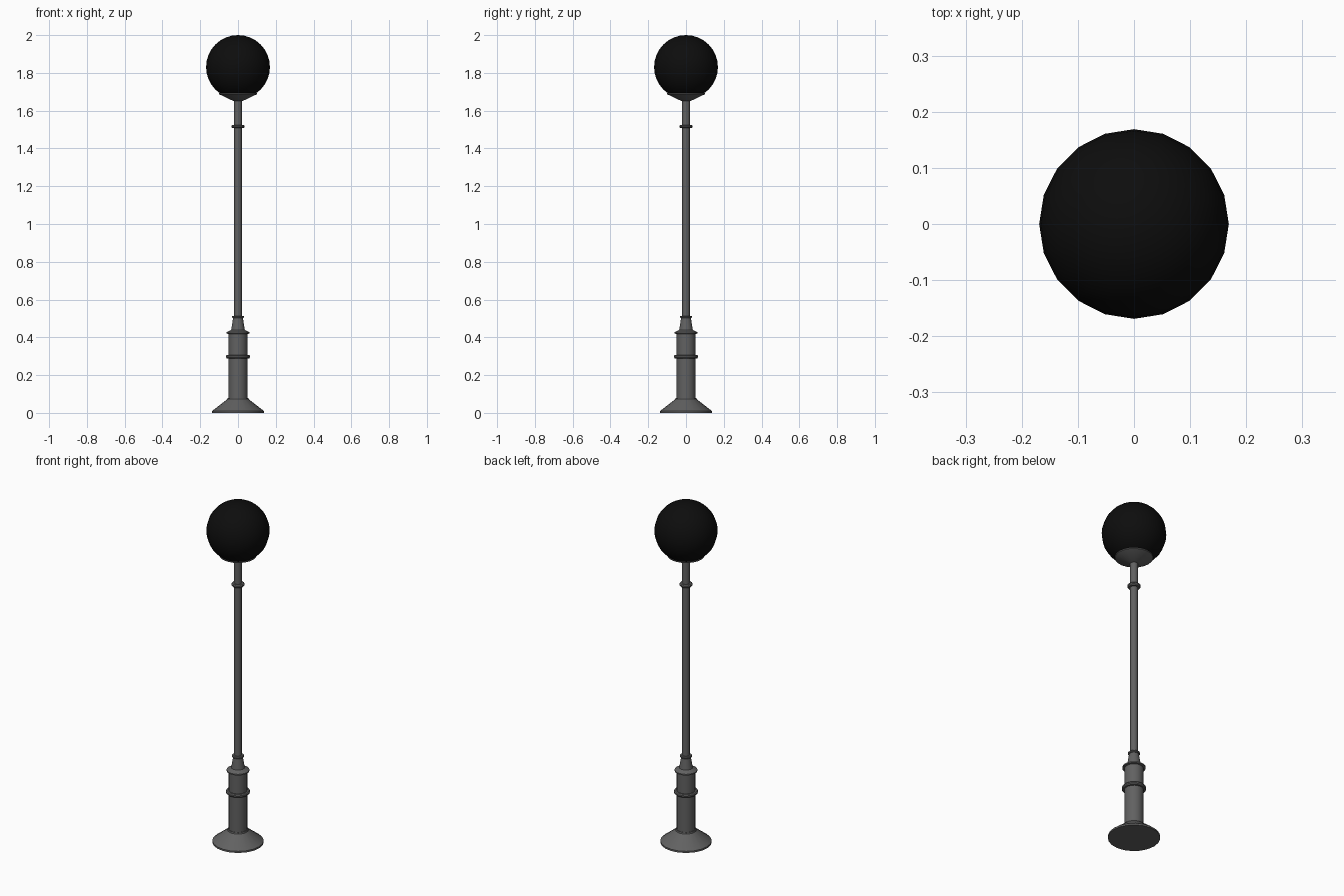
import bpy, bmesh
from math import cos, sin, pi, radians

if "Cube" in bpy.data.objects:
    bpy.data.objects.remove(bpy.data.objects["Cube"])

SEGMENTS = 20


def material(name, shade):
    mat = bpy.data.materials.new(name)
    mat.diffuse_color = (shade, shade, shade, 1)
    mat.use_nodes = True
    mat.node_tree.nodes["Principled BSDF"].inputs["Base Color"].default_value = mat.diffuse_color
    return mat


iron = material("dark_iron", 0.12)
black = material("black_glass", 0.004)


def finish(name, bm, mat):
    bmesh.ops.recalc_face_normals(bm, faces=bm.faces)
    mesh = bpy.data.meshes.new(name)
    bm.to_mesh(mesh)
    bm.free()
    mesh.materials.append(mat)
    obj = bpy.data.objects.new(name, mesh)
    bpy.context.collection.objects.link(obj)
    bpy.ops.object.select_all(action='DESELECT')
    obj.select_set(True)
    bpy.context.view_layer.objects.active = obj
    bpy.ops.object.shade_smooth_by_angle(angle=radians(30))
    return obj


def lathe(name, profile, closed=False, cap_bottom=False, cap_top=False):
    """Turn (radius, height) points around the z axis."""
    bm = bmesh.new()
    rings = [[bm.verts.new((r * cos(2 * pi * i / SEGMENTS), r * sin(2 * pi * i / SEGMENTS), z))
              for i in range(SEGMENTS)] for r, z in profile]
    pairs = list(zip(rings, rings[1:]))
    if closed:
        pairs.append((rings[-1], rings[0]))
    for low, high in pairs:
        for i in range(SEGMENTS):
            j = (i + 1) % SEGMENTS
            bm.faces.new((low[i], low[j], high[j], high[i]))
    if cap_bottom:
        bm.faces.new(rings[0])
    if cap_top:
        bm.faces.new(rings[-1])
    return finish(name, bm, iron)


def ring(name, z, inner, outer, half):
    """Rounded band around the post."""
    lip = outer - half * 0.5
    lathe(name, [(inner, z - half), (lip, z - half), (outer, z - half * 0.4),
                 (outer, z + half * 0.4), (lip, z + half), (inner, z + half)], closed=True)


# Flared foot
lathe("foot", [(0.137, 0), (0.137, 0.01), (0.056, 0.073), (0.054, 0.08), (0.048, 0.08)],
      cap_bottom=True)

# Thick lower column, its shoulder and the tapered neck
lathe("lower_column", [(0.05, 0.07), (0.05, 0.418), (0.061, 0.42), (0.061, 0.427),
                       (0.036, 0.44), (0.025, 0.508), (0.018, 0.508)])

# Slim pole
lathe("pole", [(0.02, 0.50), (0.02, 1.515), (0.021, 1.515), (0.021, 1.655)], cap_top=True)

# Decorative bands
ring("column_band", 0.298, 0.045, 0.064, 0.009)
ring("neck_band", 0.508, 0.017, 0.032, 0.006)
ring("pole_collar", 1.516, 0.017, 0.035, 0.009)

# Dish holding the globe
lathe("globe_dish", [(0.022, 1.65), (0.1, 1.687), (0.1, 1.693), (0.094, 1.693)], cap_bottom=True)

# Globe
bm = bmesh.new()
bmesh.ops.create_uvsphere(bm, u_segments=SEGMENTS, v_segments=16, radius=0.169)
bmesh.ops.translate(bm, verts=bm.verts, vec=(0, 0, 1.831))
finish("globe", bm, black)
